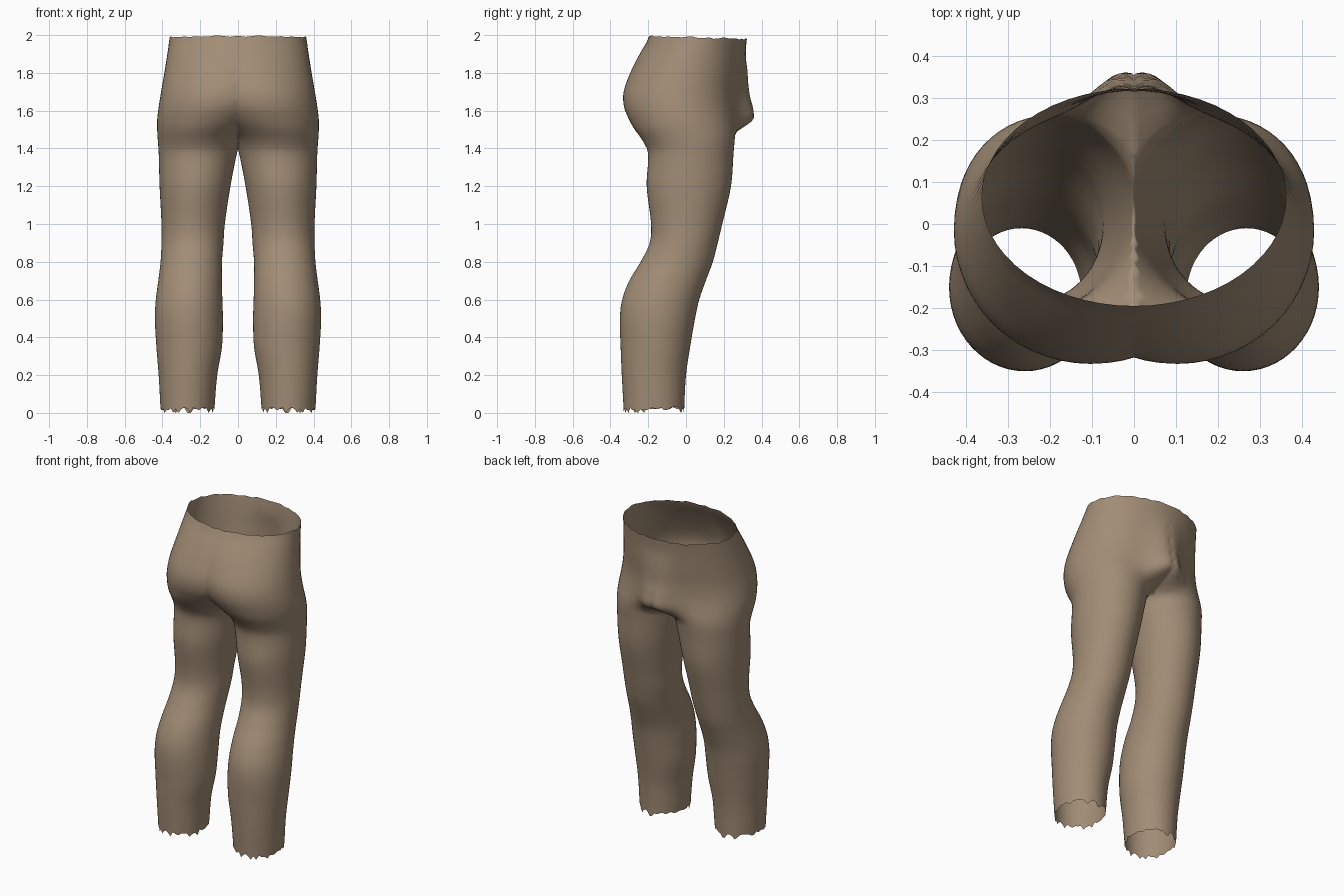
import bpy, bmesh, math, random

if "Cube" in bpy.data.objects:
    bpy.data.objects.remove(bpy.data.objects["Cube"])

random.seed(4)
SEG, RINGS = 56, 84

# height, outer x, inner x, front y, back y, pouch depth
SECTIONS = [
    (0.02, .410, .125, -.330, -.010, 0),
    (0.20, .420, .110, -.340, .000, 0),
    (0.35, .432, .085, -.346, .022, 0),
    (0.50, .440, .080, -.350, .048, 0),
    (0.60, .435, .083, -.338, .070, 0),
    (0.70, .422, .085, -.300, .105, 0),
    (0.80, .410, .085, -.240, .142, 0),
    (0.90, .405, .077, -.192, .168, 0),
    (1.00, .405, .070, -.185, .192, 0),
    (1.20, .415, .040, -.208, .238, 0),
    (1.38, .420, .004, -.202, .252, 0),
    (1.45, .425, -.020, -.235, .258, .00),
    (1.50, .428, -.065, -.272, .260, .08),
    (1.55, .428, -.125, -.300, .258, .135),
    (1.62, .420, -.185, -.328, .258, .115),
    (1.70, .407, -.225, -.330, .265, .080),
    (1.80, .390, -.270, -.295, .285, .045),
    (1.90, .374, -.320, -.245, .305, .012),
    (1.985, .362, -.362, -.195, .322, 0),
]


def slope(i, k):
    a, b = SECTIONS[max(i - 1, 0)], SECTIONS[min(i + 1, len(SECTIONS) - 1)]
    return (b[k] - a[k]) / (b[0] - a[0])


def section_at(z):
    """Smooth interpolation between the listed sections."""
    i = 0
    while i < len(SECTIONS) - 2 and z > SECTIONS[i + 1][0]:
        i += 1
    a, b = SECTIONS[i], SECTIONS[i + 1]
    h = b[0] - a[0]
    t = (z - a[0]) / h
    return [(2*t**3 - 3*t*t + 1) * a[k] + (t**3 - 2*t*t + t) * h * slope(i, k)
            + (3*t*t - 2*t**3) * b[k] + (t**3 - t*t) * h * slope(i + 1, k)
            for k in range(1, 6)]


# One trouser side as stacked rings, overlapping the centre plane above the crotch
bm = bmesh.new()
rings = []
z0, z1 = SECTIONS[0][0], SECTIONS[-1][0]
for r in range(RINGS + 1):
    z = z0 + (z1 - z0) * r / RINGS
    xo, xi, yf, yb, pouch = section_at(z)
    ring = []
    for s in range(SEG):
        a = math.tau * s / SEG
        x = (xo + xi) / 2 + (xo - xi) / 2 * math.cos(a)
        y = (yf + yb) / 2 + (yb - yf) / 2 * math.sin(a)
        # rounded pouch at the back centre
        y += max(pouch, 0) * math.exp(-(x / .11) ** 2) * max(0, min(1, 1.6 * math.sin(a)))
        zz = z
        if r == 0:          # ragged hem
            zz = random.choice((.03, .025, .02, .015, .0))
        elif r == RINGS:    # uneven waist edge, higher at the front
            zz = 1.987 - .008 * math.sin(a) + random.uniform(-.005, .005)
        ring.append(bm.verts.new((x, y, zz)))
    rings.append(ring)
for lo, hi in zip(rings, rings[1:]):
    for s in range(SEG):
        n = (s + 1) % SEG
        bm.faces.new((lo[s], lo[n], hi[n], hi[s]))

# Trim at the centre plane so both sides join through the seat and crotch
bmesh.ops.bisect_plane(bm, geom=bm.verts[:] + bm.edges[:] + bm.faces[:], dist=1e-5,
                       plane_co=(0, 0, 0), plane_no=(1, 0, 0), clear_inner=True)
for v in bm.verts:
    v.co.z = min(max(v.co.z, 0), 2)
mesh = bpy.data.meshes.new("trousers")
bm.to_mesh(mesh)
bm.free()

trousers = bpy.data.objects.new("trousers", mesh)
bpy.context.collection.objects.link(trousers)
cloth = bpy.data.materials.new("tan cloth")
cloth.diffuse_color = (.36, .265, .18, 1)
cloth.use_nodes = True
cloth.node_tree.nodes["Principled BSDF"].inputs["Base Color"].default_value = cloth.diffuse_color
mesh.materials.append(cloth)

# Second leg
mirror = trousers.modifiers.new("other_side", 'MIRROR')
mirror.use_axis[0] = True
mirror.merge_threshold = .001

bpy.context.view_layer.objects.active = trousers
trousers.select_set(True)
bpy.ops.object.shade_smooth()
